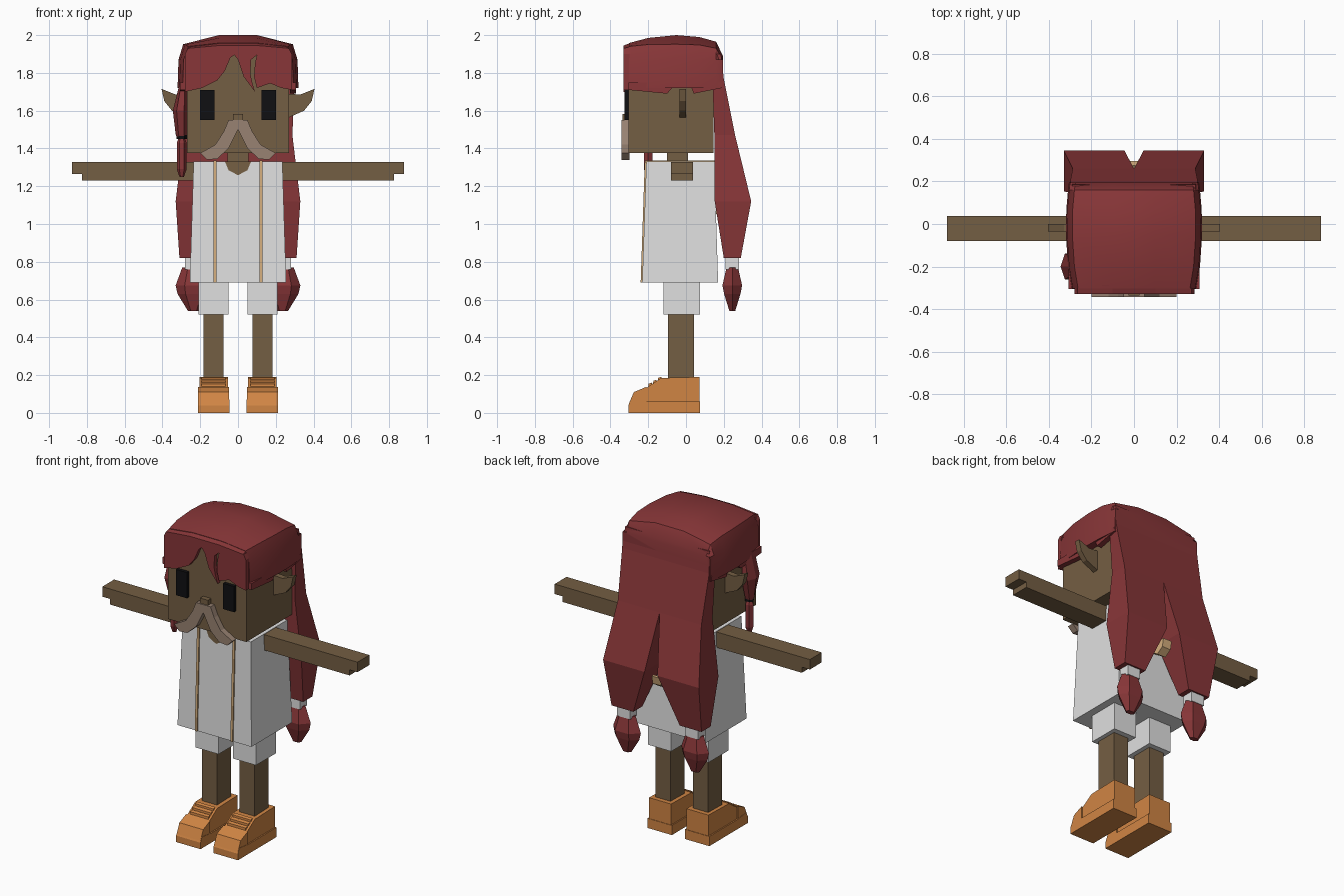
import bpy, bmesh, math

cube = bpy.data.objects.get("Cube")
if cube:
    bpy.data.objects.remove(cube, do_unlink=True)


def material(name, r, g, b):
    """Flat material from display values (0-255), stored as linear."""
    lin = [((c / 255 + 0.055) / 1.055) ** 2.4 for c in (r, g, b)] + [1]
    m = bpy.data.materials.new(name)
    m.use_nodes = True
    m.diffuse_color = lin
    bsdf = m.node_tree.nodes["Principled BSDF"]
    bsdf.inputs["Base Color"].default_value = lin
    bsdf.inputs["Roughness"].default_value = 0.9
    return m


HAIR = material("dark red hair", 136, 54, 56)
SKIN = material("brown skin", 116, 94, 67)
CLOTH = material("white cloth", 224, 224, 224)
LEATHER = material("orange leather", 208, 133, 68)
BEARD = material("grey brown moustache", 152, 130, 114)
TRIM = material("tan trim", 212, 174, 125)
BLACK = material("black", 16, 16, 18)


def loft(name, rings, mat, mirror=False, smooth=0):
    """Skin a closed tube through rings of points, with capped ends."""
    bm = bmesh.new()
    loops = [[bm.verts.new(p) for p in ring] for ring in rings]
    n = len(loops[0])
    for a, b in zip(loops, loops[1:]):
        for i in range(n):
            j = (i + 1) % n
            bm.faces.new((a[i], a[j], b[j], b[i]))
    bm.faces.new(loops[0])
    bm.faces.new(loops[-1])
    bmesh.ops.recalc_face_normals(bm, faces=bm.faces)
    mesh = bpy.data.meshes.new(name)
    bm.to_mesh(mesh)
    bm.free()
    mesh.materials.append(mat)
    if smooth:
        mesh.shade_smooth()
        mesh.set_sharp_from_angle(angle=math.radians(smooth))
    ob = bpy.data.objects.new(name, mesh)
    bpy.context.collection.objects.link(ob)
    if mirror:
        ob.modifiers.new("Mirror", 'MIRROR')
    return ob


def rect(x0, x1, y0, y1, z):
    return [(x0, y0, z), (x1, y0, z), (x1, y1, z), (x0, y1, z)]


def box(name, x, y, z, mat, mirror=False):
    return loft(name, [rect(*x, *y, z[0]), rect(*x, *y, z[1])], mat, mirror)


def front_plate(name, pts, y0, y1, mat, mirror=False):
    """Outline in x,z pushed through y."""
    return loft(name, [[(x, y, z) for x, z in pts] for y in (y0, y1)], mat, mirror)


def side_plate(name, pts, x0, x1, mat, mirror=False):
    """Outline in y,z pushed through x."""
    return loft(name, [[(x, y, z) for y, z in pts] for x in (x0, x1)], mat, mirror)


def round_ring(cx, cy, rx, ry, z, n=6):
    return [(cx + rx * math.cos(math.tau * i / n),
             cy + ry * math.sin(math.tau * i / n), z) for i in range(n)]


# Head and face
box("head", (-.27, .27), (-.304, .145), (1.375, 1.9), SKIN)
box("neck", (-.055, .055), (-.1, .01), (1.3, 1.38), SKIN)
box("eye", (.125, .2), (-.325, -.3), (1.55, 1.71), BLACK, True)
box("nose", (-.027, .027), (-.335, -.3), (1.545, 1.582), SKIN)
front_plate("ear", [(.26, 1.69), (.33, 1.685), (.405, 1.715), (.39, 1.65),
                    (.35, 1.6), (.26, 1.56)], -.035, 0, SKIN, True)
loft("moustache", [
    [(x, y, z) for x, z in [(0, 1.55), (.05, 1.55), (.075, 1.49), (.12, 1.42),
                            (.2, 1.375), (.165, 1.34), (.11, 1.345),
                            (.05, 1.4), (0, 1.5)]]
    for y in (-.342, -.3)], BEARD, True)

# Hair cap: cross-sections running from front to back
cap = []
for y, w, eave, top in [(-.302, .283, 1.94, 1.958), (-.2, .3, 1.95, 1.985),
                        (-.05, .31, 1.952, 2.0), (.07, .308, 1.948, 1.99),
                        (.16, .3, 1.93, 1.965), (.195, .295, 1.87, 1.89)]:
    half = [(w + .01, 1.72), (w + .005, 1.87), (w - .02, eave), (.1, top)]
    cap.append([(x, y, z) for x, z in half] + [(-x, y, z) for x, z in half[::-1]])
loft("hair_cap", cap, HAIR, smooth=28)
side_plate("hair_side_front", [(-.305, 1.75), (-.305, 1.71), (-.1, 1.69),
                               (-.07, 1.725), (-.07, 1.75)], .275, .308, HAIR, True)
side_plate("hair_side_back", [(.02, 1.75), (.04, 1.69), (.19, 1.72),
                              (.19, 1.75)], .275, .308, HAIR, True)

# Fringe with a parting and a thin gap beside one strand
fringe = [(-.28, 1.7), (-.19, 1.72), (-.11, 1.76), (-.07, 1.81), (-.04, 1.88),
          (-.02, 1.895), (0, 1.87), (.03, 1.78), (.09, 1.7), (.075, 1.75),
          (.065, 1.8), (.07, 1.87), (.1, 1.895), (.09, 1.85), (.085, 1.78),
          (.1, 1.72), (.17, 1.745), (.23, 1.72), (.285, 1.71)]
edge = [(.285, 1.9), (.27, 1.93), (.1, 1.945), (-.1, 1.945), (-.265, 1.93), (-.28, 1.9)]
front_plate("hair_fringe", fringe + edge, -.33, -.3, HAIR)
loft("hair_front_bevel", [
    [(x, -.33, z) for x, z in [(-.265, 1.91), (.27, 1.91), (.265, 1.93),
                               (.1, 1.945), (-.1, 1.945), (-.265, 1.93)]],
    [(x, -.29, z) for x, z in [(-.28, 1.9), (.28, 1.9), (.265, 1.94),
                               (.1, 1.96), (-.1, 1.96), (-.265, 1.94)]]], HAIR)

# Long back hair parting into two tied locks
loft("back_hair", [rect(0, .29, .1, .185, 1.9), rect(0, .3, .14, .2, 1.77),
                   rect(0, .288, .15, .26, 1.47), rect(.045, .33, .152, .345, 1.12),
                   rect(.16, .31, .2, .29, .82)], HAIR, True)
box("hair_tie", (.19, .28), (.21, .28), (.76, .825), CLOTH, True)
loft("hair_bob", [round_ring(.235, .245, rx, ry, z) for rx, ry, z in
                  [(.06, .035, .77), (.095, .06, .675), (.085, .05, .63),
                   (.03, .018, .54)]], HAIR, True)

# Tied side lock on the right
loft("side_lock", [round_ring(x, -.2, rx, ry, z) for x, rx, ry, z in
                   [(-.29, .015, .05, 1.76), (-.305, .04, .07, 1.6),
                    (-.3, .03, .03, 1.475), (-.298, .025, .022, 1.455)]], HAIR)
loft("side_lock_tie", [round_ring(-.298, -.2, .028, .026, z) for z in (1.45, 1.47)], BLACK)
loft("side_lock_tail", [round_ring(-.298, -.2, r, r, z) for r, z in
                        [(.016, 1.455), (.026, 1.43), (.026, 1.29), (.012, 1.25)]], HAIR)

# Shirt with open neck and trim
loft("shirt", [rect(-.255, .255, -.232, .17, .69),
               rect(-.235, .235, -.21, .15, 1.33)], CLOTH)
loft("neck_opening", [[(x, y - (1.33 - z) * .034, z) for x, z in
                       [(-.07, 1.332), (-.05, 1.285), (0, 1.258),
                        (.05, 1.285), (.07, 1.332)]] for y in (-.214, -.205)], SKIN)
loft("shirt_trim", [rect(.115, .13, -.24, -.228, .69),
                    rect(.115, .13, -.218, -.206, 1.335)], TRIM, True)
box("shoulder_trim", (.115, .13), (-.21, .15), (1.328, 1.336), TRIM, True)

# Small upturned tab at the back, between the locks
side_plate("back_tab", [(.15, 1.12), (.15, 1.06), (.24, 1.0), (.285, 1.03),
                        (.295, 1.08), (.275, 1.08), (.235, 1.05)], -.03, .03, TRIM)

# Arms and hands
front_plate("arm", [(.2, 1.23), (.825, 1.23), (.825, 1.265), (.88, 1.265),
                    (.88, 1.327), (.2, 1.327)], -.08, .037, SKIN, True)

# Shorts and legs
box("shorts_leg", (.05, .208), (-.12, .075), (.52, .7), CLOTH, True)
box("leg", (.078, .182), (-.095, .042), (.15, .53), SKIN, True)

# Shoes: sole, upper, toe cap and laces
side_plate("shoe_sole", [(.075, 0), (-.305, 0), (-.305, .04), (-.29, .07),
                         (-.2, .06), (.075, .06)], .045, .213, LEATHER, True)
side_plate("shoe_upper", [(.072, .04), (-.3, .04), (-.272, .105), (-.205, .135),
                          (-.13, .185), (.072, .19)], .053, .205, LEATHER, True)
side_plate("toe_cap", [(-.302, .05), (-.276, .11), (-.21, .138), (-.21, .05)],
           .047, .211, LEATHER, True)
for i in range(3):
    y, z = -.19 + .025 * i, .15 + .0155 * i
    side_plate("lace_%d" % (i + 1), [(y - .009, z - .012), (y - .008, z + .004),
                                     (y + .009, z + .01), (y + .009, z - .01)],
               .066, .192, LEATHER, True)
